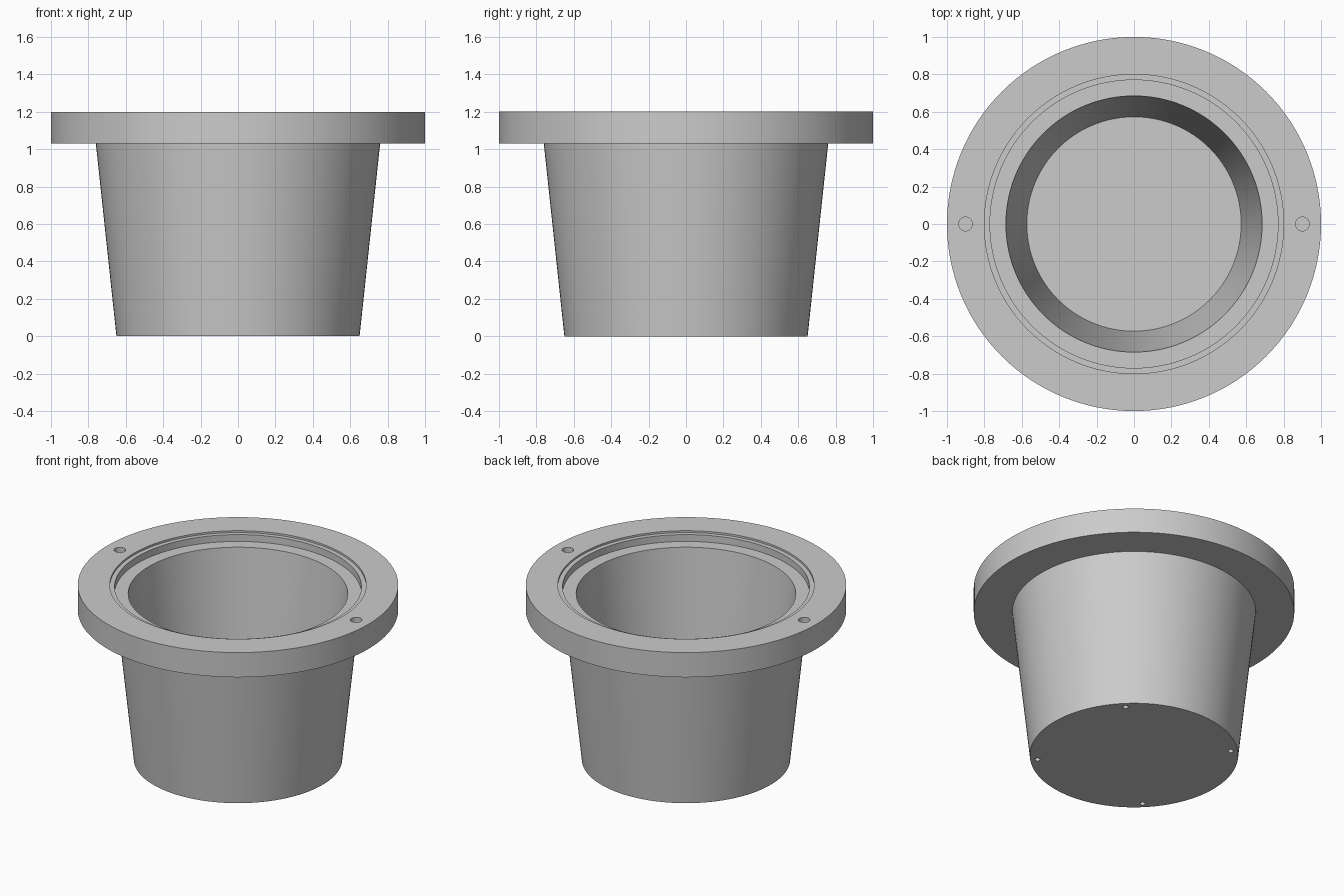
import bpy
import bmesh
from math import cos, sin, pi, radians
from mathutils import Matrix, Vector

if "Cube" in bpy.data.objects:
    bpy.data.objects.remove(bpy.data.objects["Cube"])

SEGMENTS = 128
TOP = 1.2

# One plain grey for the whole piece
grey = bpy.data.materials.new("plain grey")
grey.use_nodes = True
colour = (0.6, 0.6, 0.6, 1)
grey.diffuse_color = colour
grey.node_tree.nodes["Principled BSDF"].inputs["Base Color"].default_value = colour


def make_object(name, bm):
    bmesh.ops.recalc_face_normals(bm, faces=bm.faces)
    mesh = bpy.data.meshes.new(name)
    bm.to_mesh(mesh)
    bm.free()
    mesh.materials.append(grey)
    obj = bpy.data.objects.new(name, mesh)
    bpy.context.collection.objects.link(obj)
    return obj


def lathe(name, profile):
    """Turn an open profile of (radius, height) into a closed round solid."""
    bm = bmesh.new()
    rings = []
    for r, z in profile:
        angles = [2 * pi * i / SEGMENTS for i in range(SEGMENTS)]
        rings.append([bm.verts.new((r * cos(a), r * sin(a), z)) for a in angles])
    for low, high in zip(rings, rings[1:]):
        for i in range(SEGMENTS):
            j = (i + 1) % SEGMENTS
            bm.faces.new((low[i], low[j], high[j], high[i]))
    bm.faces.new(rings[0])
    bm.faces.new(rings[-1])
    return make_object(name, bm)


def drill(target, holes):
    """Cut blind holes given as (x, y, surface height, radius, depth)."""
    bm = bmesh.new()
    for x, y, z, radius, depth in holes:
        bmesh.ops.create_cone(bm, cap_ends=True, segments=32, radius1=radius,
                              radius2=radius, depth=2 * depth,
                              matrix=Matrix.Translation(Vector((x, y, z))))
    cutter = make_object("hole_cutter", bm)
    cutter.hide_render = True
    mod = target.modifiers.new("holes", "BOOLEAN")
    mod.operation = "DIFFERENCE"
    mod.solver = "EXACT"
    mod.object = cutter
    bpy.context.view_layer.objects.active = target
    bpy.ops.object.modifier_apply(modifier=mod.name)
    bpy.data.objects.remove(cutter)


# Tapered cup with a wide flange and a stepped seat around its mouth
cup = lathe("flanged_cup", [
    (0.65, 0), (0.76, 1.03),                    # outer wall
    (1, 1.03), (1, TOP),                        # flange
    (0.8, TOP), (0.8, 1.187),                   # shallow step
    (0.77, 1.187), (0.77, 1.14),                # seat
    (0.685, 1.14), (0.573, 0.1),                # inner wall and floor
])

# Two pin holes in the flange, four small holes under the base
holes = [(side * 0.9, 0, TOP, 0.037, 0.1) for side in (-1, 1)]
for k in range(4):
    a = pi / 4 + k * pi / 2
    holes.append((0.605 * cos(a), 0.605 * sin(a), 0, 0.017, 0.05))
drill(cup, holes)

# Smooth walls with crisp edges
bpy.ops.object.select_all(action="DESELECT")
cup.select_set(True)
bpy.context.view_layer.objects.active = cup
bpy.ops.object.shade_smooth_by_angle(angle=radians(30))
